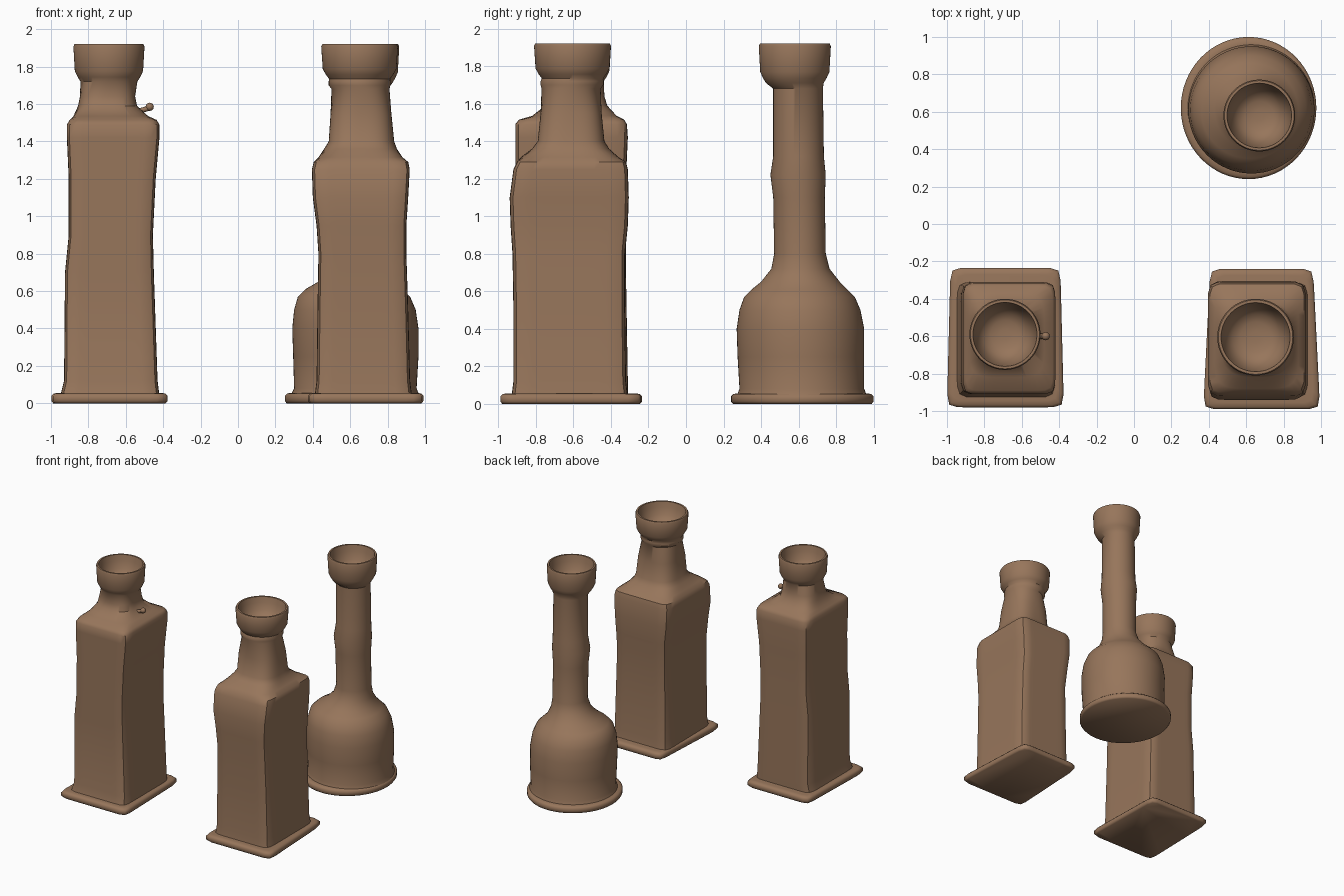
import bpy
import bmesh
from math import cos, sin, tau, copysign

SEGMENTS = 64
ROUND, SOFT, BOX, PLATE = 2, 5, 12, 18   # cross-section squareness

default = bpy.data.objects.get("Cube")
if default:
    bpy.data.objects.remove(default, do_unlink=True)


def make_material(name, colour):
    mat = bpy.data.materials.new(name)
    mat.use_nodes = True
    mat.diffuse_color = colour
    mat.node_tree.nodes["Principled BSDF"].inputs["Base Color"].default_value = colour
    return mat


CLAY = make_material("brown clay", (0.31, 0.18, 0.105, 1))


def finish(obj, angle):
    obj.data.materials.append(CLAY)
    bpy.ops.object.select_all(action="DESELECT")
    obj.select_set(True)
    bpy.context.view_layer.objects.active = obj
    bpy.ops.object.shade_smooth_by_angle(angle=angle)
    return obj


def section(bm, z, left, right, front, back, power, taper=0):
    """One closed ring, from circle to rounded rectangle, inside a bounding box."""
    ring = []
    for i in range(SEGMENTS):
        c, s = cos(tau * i / SEGMENTS), sin(tau * i / SEGMENTS)
        reach = (abs(c) ** power + abs(s) ** power) ** (-1 / power)
        u, v = c * reach, s * reach
        x = (left + right) / 2 + u * (right - left) / 2 * (1 - taper * (v + 1) / 2)
        y = (front + back) / 2 + v * (back - front) / 2
        ring.append(bm.verts.new((x, y, z)))
    return ring


def loft(name, rows, angle=0.7):
    """Skin a stack of rings and close both ends."""
    bm = bmesh.new()
    rings = [section(bm, *row) for row in rows]
    for low, high in zip(rings, rings[1:]):
        for i in range(SEGMENTS):
            j = (i + 1) % SEGMENTS
            bm.faces.new((low[i], low[j], high[j], high[i]))
    bm.faces.new(list(reversed(rings[0])))
    bm.faces.new(rings[-1])
    mesh = bpy.data.meshes.new(name)
    bm.to_mesh(mesh)
    bm.free()
    obj = bpy.data.objects.new(name, mesh)
    bpy.context.collection.objects.link(obj)
    return finish(obj, angle)


def foot(name, left, right, front, back, power, taper=0):
    """Thin base slab with a rounded rim."""
    rows = []
    for z, inset in ((0, 0.01), (0.012, 0), (0.04, 0), (0.052, 0.012), (0.056, 0.035)):
        rows.append((z, left + inset, right - inset, front + inset, back - inset, power, taper))
    loft(name, rows, 1.2)


def mouth(x, y, radius, bottom):
    """Flared collar, sharp rim and hollow bowl."""
    top = 1.92
    profile = ((0, 0.8), (0.12, 0.88), (0.28, 0.96), (0.6, 0.98), (0.93, 1), (1, 0.97),
               (1, 0.9), (0.75, 0.85), (0.45, 0.75), (0.25, 0.6), (0.15, 0.4), (0.12, 0.15))
    rows = []
    for t, k in profile:
        r = radius * k
        rows.append((bottom + t * (top - bottom), x - r, x + r, y - r, y + r, ROUND))
    return rows


# Tall square bottle
foot("tall_bottle_foot", -1, -0.375, -0.98, -0.235, PLATE, 0.06)
loft("tall_bottle", [
    (0.04, -0.95, -0.42, -0.93, -0.31, BOX),
    (0.12, -0.93, -0.43, -0.91, -0.31, BOX),
    (0.7, -0.925, -0.45, -0.91, -0.32, BOX),
    (0.9, -0.905, -0.455, -0.91, -0.32, BOX),
    (1.2, -0.905, -0.44, -0.91, -0.32, BOX),
    (1.42, -0.915, -0.42, -0.91, -0.31, BOX),
    (1.49, -0.915, -0.42, -0.91, -0.315, BOX),
    (1.515, -0.9, -0.435, -0.89, -0.33, BOX),
    (1.535, -0.88, -0.48, -0.82, -0.37, SOFT),
    (1.59, -0.855, -0.54, -0.75, -0.42, 3),
    (1.64, -0.845, -0.55, -0.735, -0.435, 3),
] + mouth(-0.69, -0.59, 0.19, 1.72))

# Short square bottle
foot("short_bottle_foot", 0.37, 0.995, -0.99, -0.24, PLATE, 0.12)
loft("short_bottle", [
    (0.04, 0.41, 0.93, -0.93, -0.31, BOX),
    (0.12, 0.42, 0.92, -0.92, -0.32, BOX),
    (0.5, 0.425, 0.91, -0.92, -0.325, BOX),
    (0.8, 0.43, 0.9, -0.925, -0.325, BOX),
    (0.95, 0.42, 0.9, -0.935, -0.31, BOX),
    (1.1, 0.4, 0.91, -0.94, -0.305, BOX),
    (1.25, 0.395, 0.918, -0.92, -0.31, BOX),
    (1.29, 0.405, 0.91, -0.9, -0.32, BOX),
    (1.315, 0.43, 0.88, -0.88, -0.36, SOFT),
    (1.36, 0.46, 0.85, -0.82, -0.41, 3),
    (1.4, 0.485, 0.835, -0.79, -0.435, 3),
    (1.55, 0.495, 0.82, -0.775, -0.45, 3),
    (1.68, 0.5, 0.81, -0.77, -0.455, ROUND),
    (1.7, 0.485, 0.815, -0.775, -0.44, ROUND),
    (1.72, 0.485, 0.815, -0.775, -0.44, ROUND),
] + mouth(0.65, -0.605, 0.205, 1.735))

# Round flask
foot("flask_foot", 0.25, 0.975, 0.24, 1, ROUND)
loft("flask", [
    (0.04, 0.28, 0.97, 0.27, 0.965, ROUND),
    (0.08, 0.3, 0.955, 0.285, 0.95, ROUND),
    (0.25, 0.295, 0.965, 0.275, 0.95, ROUND),
    (0.4, 0.29, 0.965, 0.27, 0.95, ROUND),
    (0.5, 0.3, 0.95, 0.285, 0.93, ROUND),
    (0.57, 0.32, 0.92, 0.31, 0.9, ROUND),
    (0.61, 0.36, 0.88, 0.35, 0.86, ROUND),
    (0.65, 0.43, 0.84, 0.4, 0.82, ROUND),
    (0.72, 0.5, 0.81, 0.455, 0.765, ROUND),
    (0.8, 0.53, 0.8, 0.47, 0.745, ROUND),
    (1.1, 0.525, 0.8, 0.465, 0.74, ROUND),
    (1.22, 0.515, 0.81, 0.45, 0.745, ROUND),
    (1.32, 0.53, 0.805, 0.465, 0.735, ROUND),
    (1.68, 0.535, 0.8, 0.465, 0.73, ROUND),
] + mouth(0.67, 0.58, 0.192, 1.71))

# Small stub with a knob on the tall bottle's neck
curve = bpy.data.curves.new("neck_stub", "CURVE")
curve.dimensions = "3D"
curve.bevel_depth = 0.014
curve.use_fill_caps = True
path = curve.splines.new("POLY")
path.points.add(3)
for point, (x, z) in zip(path.points, ((-0.57, 1.57), (-0.52, 1.565), (-0.485, 1.575), (-0.465, 1.59))):
    point.co = (x, -0.6, z, 1)
stub = bpy.data.objects.new("neck_stub", curve)
bpy.context.collection.objects.link(stub)
curve.materials.append(CLAY)
bpy.ops.mesh.primitive_uv_sphere_add(segments=16, ring_count=8, radius=0.022, location=(-0.472, -0.6, 1.585))
knob = bpy.context.object
knob.name = "neck_knob"
finish(knob, 1)
